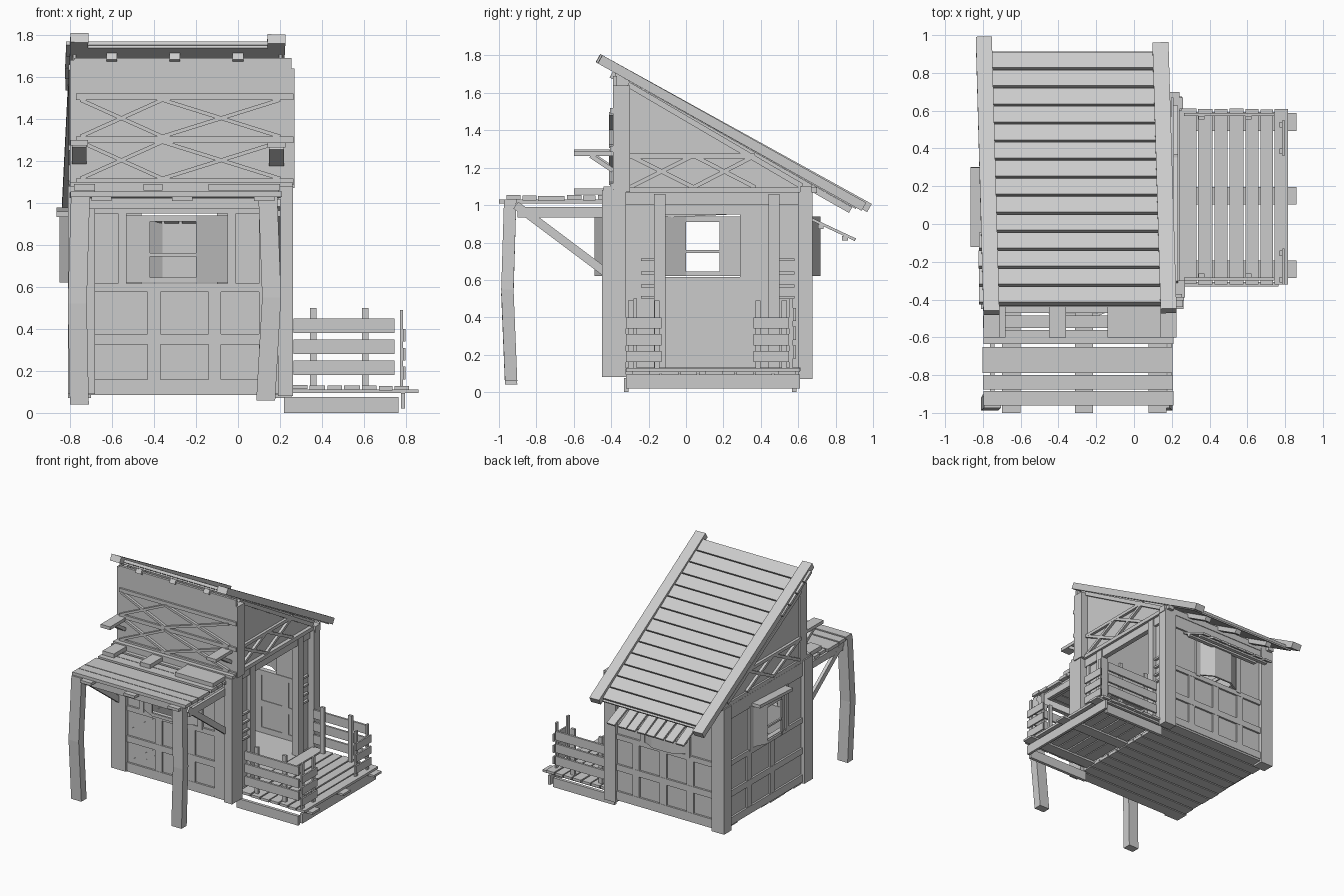
import bpy, bmesh, math, random
from mathutils import Vector, Matrix
random.seed(4)


def mesh(name, bm):
    bmesh.ops.recalc_face_normals(bm, faces=bm.faces)
    me = bpy.data.meshes.new(name)
    bm.to_mesh(me)
    bm.free()
    ob = bpy.data.objects.new(name, me)
    bpy.context.collection.objects.link(ob)
    return ob


def box(name, x0, x1, y0, y1, z0, z1):
    bm = bmesh.new()
    bmesh.ops.create_cube(bm, size=1)
    for v in bm.verts:
        v.co = ((x0 + x1) / 2 + v.co.x * (x1 - x0),
                (y0 + y1) / 2 + v.co.y * (y1 - y0),
                (z0 + z1) / 2 + v.co.z * (z1 - z0))
    return mesh(name, bm)


def beam(name, p, q, w, t, side):
    """Bar from p to q, width w along the side vector and thickness t."""
    p, q = Vector(p), Vector(q)
    d = (q - p).normalized()
    s = Vector(side)
    s = (s - d * s.dot(d)).normalized()
    n = d.cross(s)
    m = Matrix((s * w, n * t, q - p)).transposed().to_4x4()
    bm = bmesh.new()
    bmesh.ops.create_cube(bm, size=1)
    bm.transform(Matrix.Translation((p + q) / 2) @ m)
    return mesh(name, bm)


def prism(name, pts, vec):
    bm = bmesh.new()
    f = bm.faces.new([bm.verts.new(p) for p in pts])
    r = bmesh.ops.extrude_face_region(bm, geom=[f])
    bmesh.ops.translate(bm, vec=vec, verts=[v for v in r['geom'] if isinstance(v, bmesh.types.BMVert)])
    return mesh(name, bm)


# Each wall maps (along, outward, up) to world space
SIDES = {
    'front': lambda u, d, z: (u, -0.42 - d, z),
    'back': lambda u, d, z: (u, 0.65 + d, z),
    'left': lambda u, d, z: (-0.78 - d, u, z),
    'right': lambda u, d, z: (0.20 + d, u, z),
}


def slab(side, name, u0, u1, z0, z1, d0=0.0, d1=0.02):
    a, b = SIDES[side](u0, d0, z0), SIDES[side](u1, d1, z1)
    lo = [min(i, j) for i, j in zip(a, b)]
    hi = [max(i, j) for i, j in zip(a, b)]
    return box(side + '_' + name, lo[0], hi[0], lo[1], hi[1], lo[2], hi[2])


def window_wall(side, u0, u1, bars, bay):
    # lower panel, frame bars and window surround
    slab(side, 'lower_panel', u0, u1, 0.10, 0.61, -0.02, 0.0)
    for z0, z1 in ((0.10, 0.16), (0.325, 0.375), (0.575, 0.615), (0.95, 1.06)):
        slab(side, 'rail', u0, u1, z0, z1, -0.025, 0.015)
    for b in bars:
        slab(side, 'stud', b - 0.03, b + 0.03, 0.10, 0.60, -0.025, 0.013)
    a, b, c, d = bay
    for s, e in ((u0, a), (d, u1)):
        slab(side, 'window_panel', s, e, 0.6, 0.96, -0.02, 0.0)
    # bay window with sill, head and mid bar
    f = SIDES[side]
    out = ((a, 0.0), (b, 0.07), (c, 0.07), (d, 0.0))
    inn = ((d, -0.015), (c, 0.055), (b, 0.055), (a, -0.015))
    up = Vector((0, 0, 1))
    for nm, z0, h in (('bay_sill', 0.62, 0.025), ('bay_head', 0.91, 0.03), ('bay_bar', 0.745, 0.015)):
        prism(side + '_' + nm, [f(u, w, z0) for u, w in out + inn], up * h)
    for i in range(3):
        q = [out[i], out[i + 1], inn[2 - i], inn[3 - i]]
        if i != 1 or side == 'back':
            prism(side + '_bay_panel', [f(u, w, 0.63) for u, w in q], up * 0.30)
    for u in (a, d):
        slab(side, 'window_jamb', u - 0.02, u + 0.02, 0.6, 0.96, -0.02, 0.02)


window_wall('front', -0.78, 0.20, (-0.40, -0.11), (-0.55, -0.42, -0.20, -0.03))
window_wall('back', -0.78, 0.20, (-0.50, -0.26, -0.02), (-0.48, -0.36, -0.20, -0.08))
window_wall('left', -0.42, 0.65, (0.035, 0.33), (-0.14, 0.0, 0.18, 0.31))

# glass streaks as thin strips
for x, z, n in ((-0.66, 0.17, 0.2), (-0.58, 0.17, 0.14), (-0.66, 0.42, 0.2), (-0.33, 0.42, 0.2), (-0.33, 0.19, 0.14)):
    beam('pane_streak', (x, -0.421, z), (x + n, -0.421, z + n * 0.7), 0.012, 0.004, (0, 0, 1))

# right wall with open doorway
for u0, u1 in ((-0.42, -0.11), (0.44, 0.65)):
    slab('right', 'wall_panel', u0, u1, 0.10, 1.07, -0.02, 0.0)
for u0, u1 in ((-0.17, -0.11), (0.44, 0.50)):
    slab('right', 'door_jamb', u0, u1, 0.10, 1.06, -0.03, 0.03)
slab('right', 'door_header', -0.33, 0.62, 1.0, 1.07, -0.02, 0.02)
for u in (-0.20, 0.54):
    for z in (0.50, 0.56, 0.63, 0.70):
        slab('right', 'small_slat', u - 0.04, u + 0.04, z, z + 0.015)

# floor planks and sills
for i in range(11):
    y = -0.43 + i * 0.1
    box('floor_plank', -0.79 + random.uniform(0, 0.02), 0.23, y, y + 0.09, 0.085, 0.11)
box('floor_sheet', -0.77, 0.21, -0.42, 0.65, 0.10, 0.115)

# corner posts
box('front_left_post', -0.81, -0.68, -0.45, -0.34, 0.09, 1.08)
box('front_right_post', 0.10, 0.20, -0.44, -0.37, 0.09, 1.08)
box('front_right_corner_post', 0.19, 0.262, -0.45, -0.32, 0.08, 1.08)
box('back_right_post', 0.15, 0.255, 0.60, 0.675, 0.07, 1.07)
box('back_left_post', -0.81, -0.70, 0.58, 0.675, 0.07, 1.07)
box('upper_right_post', 0.19, 0.27, -0.39, -0.30, 1.07, 1.64)
box('upper_left_post', -0.80, -0.74, -0.39, -0.30, 1.07, 1.68)

# wall-top beams
for x0, x1 in ((-0.80, -0.75), (0.19, 0.24)):
    box('side_top_beam', x0, x1, -0.39, 0.70, 1.065, 1.095)
for y0, y1 in ((-0.44, -0.36), (0.61, 0.67)):
    box('cross_top_beam', -0.80, 0.26, y0, y1, 1.05, 1.10)

# roof slope
K = -0.566


def rz(y, h=0.0):
    return 1.785 + K * (y + 0.43) + h


# upper walls under the roof
box('upper_front_wall', -0.78, 0.255, -0.39, -0.37, 1.08, 1.69)
for x in (-0.785, 0.195):
    prism('gable_wall', [(x, -0.38, 1.08), (x, 0.67, 1.08), (x, 0.67, rz(0.67, -0.05)), (x, -0.38, rz(-0.38, -0.05))], (0.015, 0, 0))

# front cross bracing
for z in (1.10, 1.30, 1.505):
    box('brace_rail', -0.77, 0.265, -0.405, -0.385, z - 0.015, z + 0.015)
for x0, x1 in ((-0.75, -0.36), (-0.36, 0.20)):
    for z0, z1 in ((1.115, 1.29), (1.315, 1.49)):
        for a, b in ((z0, z1), (z1, z0)):
            beam('front_brace', (x0, -0.40, a), (x1, -0.40, b), 0.022, 0.018, (0, 1, 0))

# side cross bracing
for x in (-0.795, 0.22):
    box('gable_rail', x - 0.012, x + 0.012, -0.31, 0.37, 1.25, 1.275)
    for y0, y1 in ((-0.30, 0.04), (0.04, 0.37)):
        for a, b in ((1.095, 1.265), (1.265, 1.095)):
            beam('gable_brace', (x, y0, a), (x, y1, b), 0.022, 0.022, (1, 0, 0))
    beam('gable_raker', (x, -0.31, 1.645), (x, 0.62, rz(0.62, -0.09)), 0.024, 0.03, (1, 0, 0))

# bracket arms on the front
for x, z in ((-0.755, 1.285), (0.183, 1.275)):
    box('bracket_arm', x - 0.042, x + 0.042, -0.60, -0.38, z - 0.013, z + 0.013)
    beam('bracket_strut', (x, -0.51, z - 0.01), (x, -0.39, z - 0.09), 0.07, 0.025, (1, 0, 0))

# roof sheet, planks and edge rails
beam('roof_sheet', (-0.315, -0.43, rz(-0.43, -0.042)), (-0.315, 0.91, rz(0.91, -0.042)), 0.97, 0.012, (1, 0, 0))
for i in range(14):
    y = -0.42 + i * 0.0955
    o = random.uniform(-0.01, 0.01)
    beam('roof_plank', (-0.33 + o, y, rz(y, -0.02)), (-0.33 + o, y + 0.083, rz(y + 0.083, -0.026)), 0.97, 0.022, (1, 0, 0))
beam('left_roof_rail', (-0.755, -0.47, rz(-0.47, -0.022)), (-0.795, 0.98, rz(0.98, -0.002)), 0.085, 0.05, (1, 0, 0))
beam('right_roof_rail', (0.183, -0.46, rz(-0.46, -0.022)), (0.14, 0.95, rz(0.95, -0.012)), 0.085, 0.05, (1, 0, 0))
for x in (-0.6, -0.3, 0.0):
    beam('rafter', (x, -0.40, rz(-0.40, -0.07)), (x, 0.88, rz(0.88, -0.07)), 0.05, 0.035, (1, 0, 0))

# back awning of slats
for i in range(8):
    x = -0.57 + i * 0.085
    beam('awning_slat', (x, 0.66, 0.93), (x + random.uniform(-0.01, 0.01), 0.905, 0.815), 0.07, 0.015, (1, 0, 0))
for y, z in ((0.72, 0.885), (0.85, 0.823)):
    box('awning_bar', -0.60, 0.06, y - 0.015, y + 0.015, z - 0.012, z + 0.012)
# small side hood over the left bay
beam('left_hood', (-0.83, -0.12, 0.945), (-0.83, 0.30, 0.965), 0.07, 0.025, (1, 0, 0))

# front porch roof: planks along x over beams along y
for y0, y1 in ((-0.96, -0.885), (-0.875, -0.80), (-0.79, -0.65), (-0.635, -0.56), (-0.55, -0.485), (-0.47, -0.40)):
    o = random.uniform(-0.005, 0.005)
    box('porch_plank', -0.80 + o, 0.205 + o, y0, y1, 1.025 + o, 1.05 + o)
for x in (-0.65, -0.265, 0.125):
    box('porch_batten', x - 0.048, x + 0.048, -1.0, -0.42, 1.008, 1.03)
for x0, x1 in ((-0.78, -0.68), (-0.45, -0.36), (-0.14, 0.20)):
    box('porch_wall_block', x0, x1, -0.60, -0.40, 1.058, 1.09)
box('porch_front_beam', -0.78, 0.18, -0.94, -0.91, 0.97, 1.02)


# bent porch posts
def porch_post(path, w):
    bm = bmesh.new()
    rings = [[bm.verts.new((x + a * w, y + b * 0.033, z)) for a, b in ((-1, -1), (1, -1), (1, 1), (-1, 1))] for x, y, z in path]
    for r, s in zip(rings, rings[1:]):
        for i in range(4):
            bm.faces.new((r[i], r[(i + 1) % 4], s[(i + 1) % 4], s[i]))
    bm.faces.new(rings[0])
    bm.faces.new(rings[-1])
    mesh('porch_post', bm)


porch_post(((-0.755, -0.935, 0.04), (-0.765, -0.955, 0.52), (-0.75, -0.94, 1.03)), 0.045)
porch_post(((0.132, -0.935, 0.06), (0.16, -0.955, 0.55), (0.142, -0.94, 1.03)), 0.045)
for x in (-0.75, 0.19):
    beam('porch_brace', (x, -0.91, 1.0), (x, -0.43, 0.64), 0.025, 0.045, (1, 0, 0))
    box('porch_side_beam', x - 0.012, x + 0.012, -0.90, -0.40, 0.935, 0.99)

# side deck
for x0, x1 in ((0.235, 0.33), (0.34, 0.415), (0.425, 0.495), (0.505, 0.58), (0.59, 0.66), (0.67, 0.735), (0.745, 0.815)):
    o = random.uniform(-0.004, 0.004)
    box('deck_plank', x0, x1, -0.32 + o, 0.61 + o, 0.11 + o, 0.13 + o)
for y in (-0.24, 0.15, 0.54):
    box('deck_crosspiece', 0.22, 0.86, y - 0.047, y + 0.047, 0.095, 0.112)
for y in (-0.32, 0.58):
    box('deck_side_skirt', 0.22, 0.765, y - 0.012, y + 0.012, 0.0, 0.075)
box('deck_front_skirt', 0.775, 0.795, -0.32, 0.61, 0.02, 0.095)

# deck railings
for y, s in ((-0.29, 1), (0.58, -1)):
    for z in (0.18, 0.28, 0.38):
        box('deck_side_rail', 0.265, 0.745, y - 0.008, y + 0.008, z, z + 0.07)
    for x in (0.358, 0.605):
        box('deck_rail_post', x - 0.016, x + 0.016, y + s * 0.008, y + s * 0.028, 0.12, 0.50)
for y0, y1 in ((-0.32, -0.13), (0.36, 0.55)):
    for z in (0.16, 0.25, 0.34):
        box('deck_end_rail', 0.785, 0.797, y0, y1, z, z + 0.06)
    for y in (y0 + 0.025, y1 - 0.025):
        box('deck_end_post', 0.77, 0.785, y - 0.014, y + 0.014, 0.12, 0.49)
